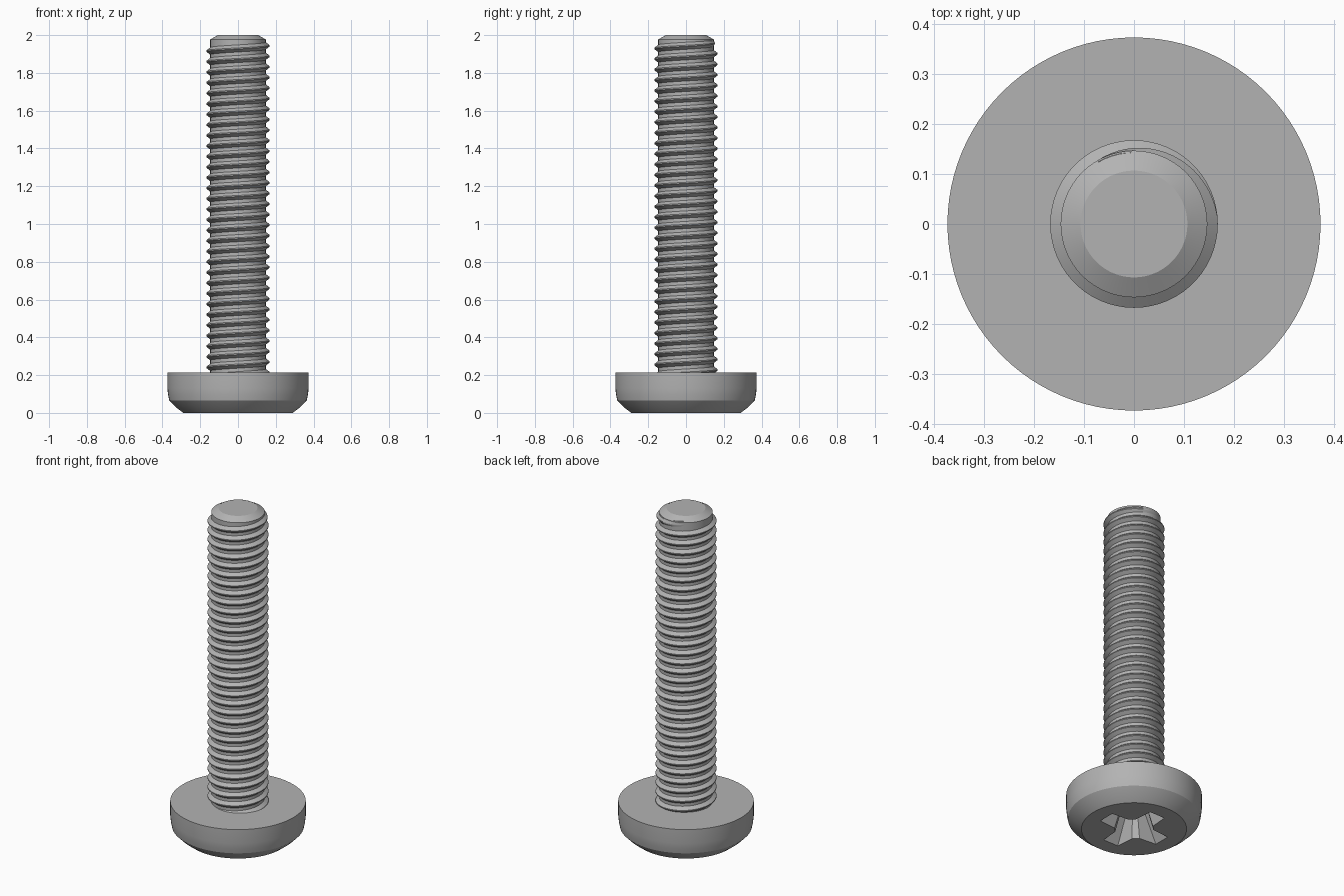
import bpy
import bmesh
from math import sin, cos, pi, tau, radians

if "Cube" in bpy.data.objects:
    bpy.data.objects.remove(bpy.data.objects["Cube"])

steel = bpy.data.materials.new("grey steel")
steel.use_nodes = True
GREY = (0.45, 0.45, 0.45, 1)
steel.diffuse_color = GREY
steel.node_tree.nodes["Principled BSDF"].inputs["Base Color"].default_value = GREY


def loft(name, rings):
    """Skin a list of closed rings and cap both ends."""
    bm = bmesh.new()
    loops = [[bm.verts.new(p) for p in ring] for ring in rings]
    n = len(loops[0])
    for a, b in zip(loops, loops[1:]):
        for i in range(n):
            j = (i + 1) % n
            bm.faces.new((a[i], a[j], b[j], b[i]))
    bm.faces.new(loops[0][::-1])
    bm.faces.new(loops[-1])
    bmesh.ops.recalc_face_normals(bm, faces=bm.faces)
    mesh = bpy.data.meshes.new(name)
    bm.to_mesh(mesh)
    bm.free()
    mesh.materials.append(steel)
    obj = bpy.data.objects.new(name, mesh)
    bpy.context.collection.objects.link(obj)
    return obj


def activate(obj):
    bpy.ops.object.select_all(action="DESELECT")
    obj.select_set(True)
    bpy.context.view_layer.objects.active = obj


def smooth(obj, angle=25):
    activate(obj)
    bpy.ops.object.shade_smooth_by_angle(angle=radians(angle))


def circle(r, z, n=96):
    return [(r * cos(tau * i / n), r * sin(tau * i / n), z) for i in range(n)]


def cross(reach, half, z):
    """Four-armed outline with clipped inner corners."""
    quarter = [(reach, -half * 0.85), (reach, half * 0.85),
               (half * 1.5, half), (half, half * 1.5)]
    ring = []
    for k in range(4):
        c, s = cos(k * pi / 2), sin(k * pi / 2)
        ring += [(x * c - y * s, x * s + y * c, z) for x, y in quarter]
    return ring


# Head with rounded rim, resting on its driven face
head = loft("screw_head", [circle(r, z) for r, z in (
    (0.29, 0), (0.33, 0.031), (0.364, 0.066),
    (0.37, 0.095), (0.374, 0.13), (0.374, 0.215))])

# Tapered cross recess cut up into the head
cutter = loft("recess_cutter", [cross(0.215, 0.064, -0.02),
                                cross(0.20, 0.06, 0),
                                cross(0.10, 0.036, 0.16)])
cutter.hide_render = True
cut = head.modifiers.new("recess", "BOOLEAN")
cut.operation = "DIFFERENCE"
cut.solver = "EXACT"
cut.object = cutter
activate(head)
bpy.ops.object.modifier_apply(modifier=cut.name)
bpy.data.objects.remove(cutter)
smooth(head)

# Shank core with chamfered tip
CORE = 0.147
core = loft("shank_core", [circle(r, z) for r, z in (
    (CORE, 0.19), (CORE, 1.977), (0.107, 2.0))])
smooth(core)

# Right-handed helical thread fading out near the tip
PITCH, CREST, STEPS = 0.0558, 0.168, 60
END_Z, END_ANGLE = 1.962, radians(120)
FADE = radians(115)
turns = (END_Z - 0.19) / PITCH
sections = []
for i in range(int(turns * STEPS) + 1):
    back = tau * i / STEPS
    a = END_ANGLE - back
    z = END_Z - PITCH * back / tau
    top = CORE + (CREST - CORE) * min(1, back / FADE)
    profile = [(CORE - 0.004, -0.022), (top, -0.003),
               (top, 0.003), (CORE - 0.004, 0.022)]
    sections.append([(r * cos(a), r * sin(a), z + dz) for r, dz in profile])
thread = loft("screw_thread", sections)
smooth(thread)
